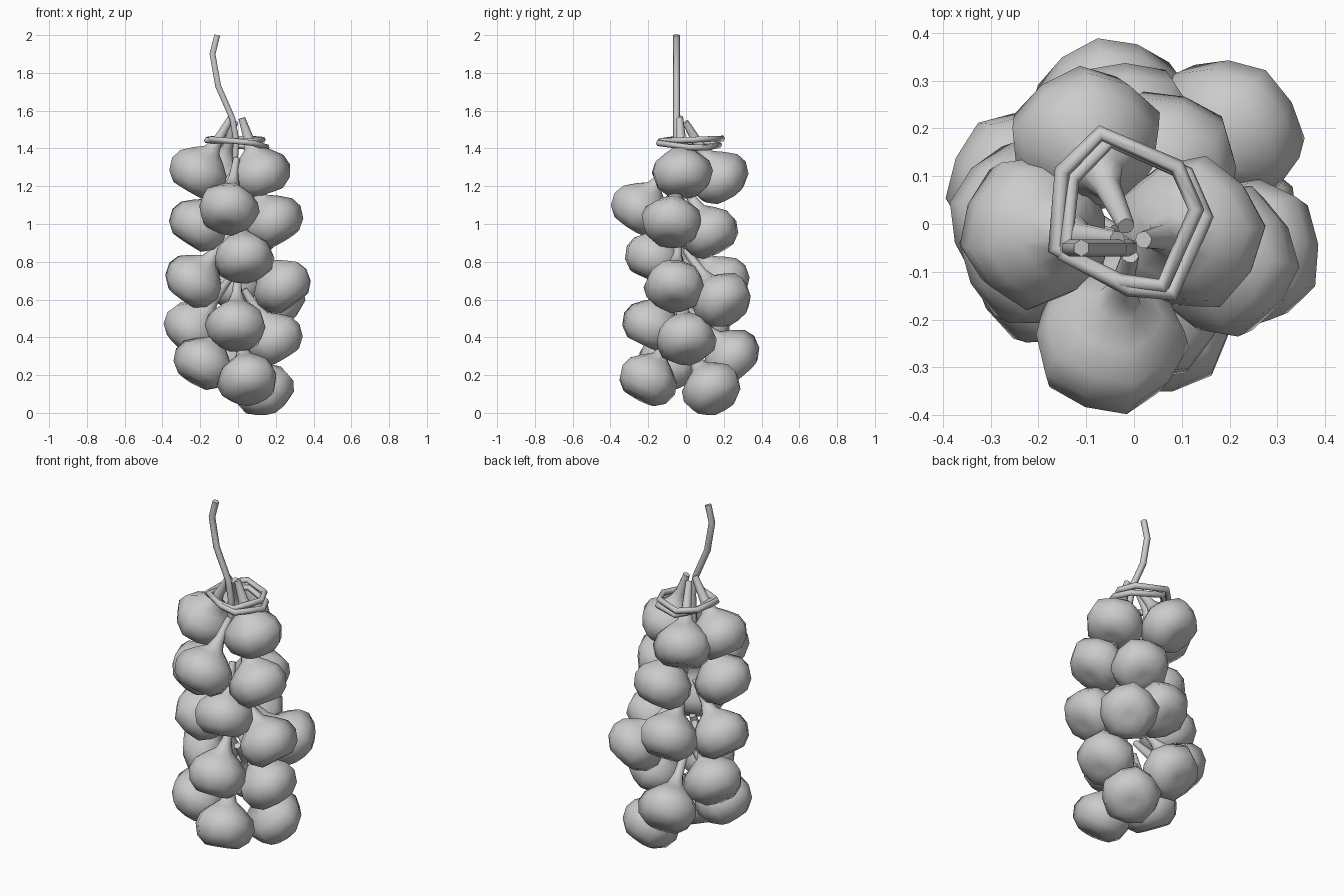
import bpy, math
from mathutils import Vector

if "Cube" in bpy.data.objects:
    bpy.data.objects.remove(bpy.data.objects["Cube"])

grey = bpy.data.materials.new("pale_grey")
grey.use_nodes = True
grey.diffuse_color = (0.6, 0.6, 0.6, 1)
grey.node_tree.nodes["Principled BSDF"].inputs["Base Color"].default_value = (0.6, 0.6, 0.6, 1)

SIDES = 10
# Bulb outline: radius and height along the bulb's own axis
PROFILE = [(0.03, -0.113), (0.092, -0.113), (0.142, -0.07), (0.162, -0.005),
           (0.145, 0.052), (0.095, 0.098), (0.046, 0.135), (0.027, 0.19)]


def garlic_mesh(length, spin):
    """Lobed bulb with a long neck, pointing along +z."""
    verts, faces = [], []
    rings = PROFILE + [(0.018, length)]
    for r, h in rings:
        for i in range(SIDES):
            a = math.tau * i / SIDES + spin
            lobe = r * (1.03 if i % 2 else 0.96)
            verts.append((lobe * math.cos(a), lobe * math.sin(a), h))
    for k in range(len(rings) - 1):
        for i in range(SIDES):
            j = (i + 1) % SIDES
            a, b = k * SIDES, (k + 1) * SIDES
            faces.append((a + i, a + j, b + j, b + i))
    faces.append(tuple(reversed(range(SIDES))))
    faces.append(tuple(range(len(verts) - SIDES, len(verts))))
    mesh = bpy.data.meshes.new("garlic_bulb")
    mesh.from_pydata(verts, [], faces)
    mesh.materials.append(grey)
    return mesh


def rope(name, points, radius, cyclic=False):
    """Thin faceted cord through the given points."""
    curve = bpy.data.curves.new(name, "CURVE")
    curve.dimensions = "3D"
    curve.bevel_depth = radius
    curve.bevel_resolution = 1
    curve.use_fill_caps = True
    line = curve.splines.new("POLY")
    line.points.add(len(points) - 1)
    for p, co in zip(line.points, points):
        p.co = (*co, 1)
    line.use_cyclic_u = cyclic
    curve.materials.append(grey)
    obj = bpy.data.objects.new(name, curve)
    bpy.context.collection.objects.link(obj)


# Bulb centres, from the top of the bunch down
BULBS = [(-0.205, -0.015, 1.275), (0.115, -0.02, 1.27), (-0.1, 0.17, 1.25),
         (-0.05, -0.24, 1.085), (0.185, -0.075, 1.015), (-0.205, -0.055, 0.995),
         (0.06, 0.12, 0.96), (0.03, -0.17, 0.825), (-0.23, 0.01, 0.7),
         (0.235, -0.06, 0.675), (-0.02, 0.185, 0.695), (0.195, 0.19, 0.6),
         (-0.01, -0.18, 0.465), (-0.235, 0.08, 0.455), (0.19, 0.0, 0.395),
         (-0.05, 0.235, 0.3), (-0.18, -0.095, 0.265), (0.05, -0.2, 0.18),
         (0.135, 0.135, 0.13)]

for n, c in enumerate(BULBS):
    centre = Vector(c)
    # Every neck leans in to the middle of the bunch
    rise = 0.29 if c[2] > 1.2 else 0.26
    tip = Vector((c[0] * 0.17, c[1] * 0.15 - 0.03, c[2] + rise))
    axis = tip - centre
    bulb = bpy.data.objects.new("garlic_bulb", garlic_mesh(axis.length, n * 0.9))
    bulb.location = centre
    bulb.rotation_euler = axis.to_track_quat("Z", "Y").to_euler()
    bpy.context.collection.objects.link(bulb)
    bulb.data.shade_smooth()
    bulb.data.set_sharp_from_angle(angle=math.radians(50))

# Hanging stem
rope("hanging_stem", [(-0.11, -0.05, 2.0), (-0.135, -0.05, 1.9), (-0.105, -0.05, 1.73),
                      (-0.03, -0.05, 1.56), (-0.01, -0.05, 1.45), (-0.02, -0.04, 1.25)], 0.018)

# Binding cord: one nearly level loop and one sagging to the model's left
LOOP = [(-0.07, 0.19), (0.09, 0.12), (0.13, 0.03), (0.06, -0.13),
        (-0.03, -0.12), (-0.165, -0.05), (-0.15, 0.11)]
rope("binding_loop_upper", [(x, y, 1.445 + 0.04 * y) for x, y in LOOP], 0.017, True)
rope("binding_loop_lower",
     [(x + 0.02, y - 0.015, 1.425 - 0.12 * x - 0.08 * y) for x, y in LOOP], 0.017, True)
